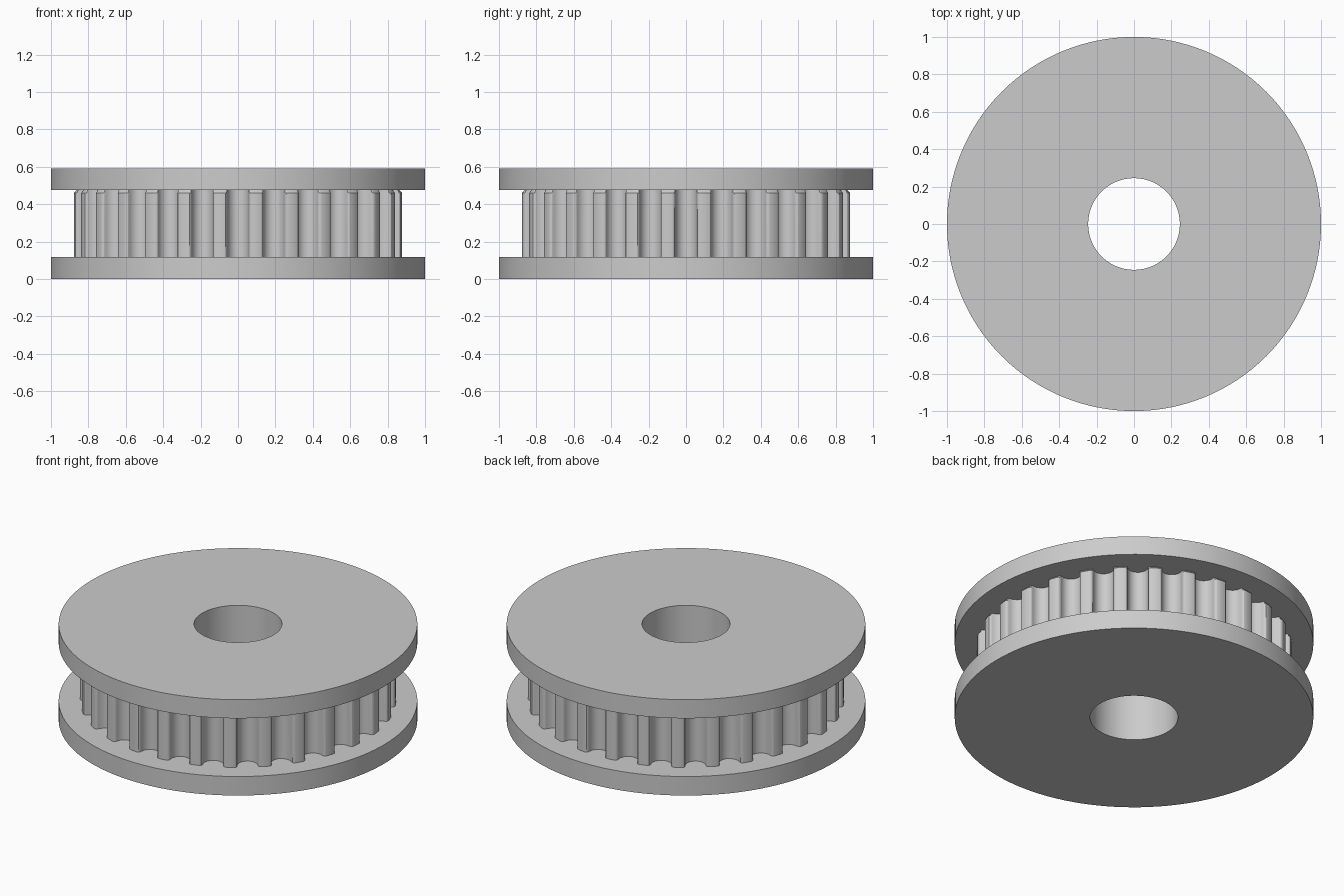
import bpy, bmesh, math

if "Cube" in bpy.data.objects:
    bpy.data.objects.remove(bpy.data.objects["Cube"])

TEETH = 28
TIP_R, ROOT_R, BORE_R, FLANGE_R = 0.88, 0.797, 0.245, 1.0
GROOVE, CORNER = 0.058, 0.017      # groove half width, tooth corner rounding
Z0, Z1, Z2, Z3 = 0.0, 0.117, 0.475, 0.59

metal = bpy.data.materials.new("light_grey_metal")
metal.diffuse_color = (0.6, 0.6, 0.6, 1)
metal.use_nodes = True
metal.node_tree.nodes["Principled BSDF"].inputs["Base Color"].default_value = metal.diffuse_color


def circle(radius, angles):
    return [(radius * math.cos(a), radius * math.sin(a)) for a in angles]


def ring_part(name, rows):
    """Closed ring skinned through a cycle of (outline, z) rows."""
    bm = bmesh.new()
    loops = [[bm.verts.new((x, y, z)) for x, y in pts] for pts, z in rows]
    n = len(loops[0])
    for a, b in zip(loops, loops[1:] + loops[:1]):
        for i in range(n):
            j = (i + 1) % n
            bm.faces.new((a[i], a[j], b[j], b[i]))
    bmesh.ops.recalc_face_normals(bm, faces=bm.faces)
    mesh = bpy.data.meshes.new(name)
    bm.to_mesh(mesh)
    bm.free()
    mesh.materials.append(metal)
    obj = bpy.data.objects.new(name, mesh)
    bpy.context.collection.objects.link(obj)
    bpy.ops.object.select_all(action='DESELECT')
    obj.select_set(True)
    bpy.context.view_layer.objects.active = obj
    bpy.ops.object.shade_smooth_by_angle(angle=math.radians(30))
    return obj


# One belt groove: (radial, sideways) points from its middle to the tooth tip
half = []
for i in range(5):                 # round groove floor
    t = math.radians(-90 + 22.5 * i)
    half.append((ROOT_R + GROOVE + GROOVE * math.sin(t), GROOVE * math.cos(t)))
for i in range(4):                 # rounded tooth corner
    t = math.radians(180 - 30 * i)
    half.append((TIP_R - 0.003 - CORNER + CORNER * math.sin(t),
                 GROOVE + CORNER + CORNER * math.cos(t)))
groove = [(r, -s) for r, s in reversed(half[1:])] + half
pitch = 2 * math.pi / TEETH
tip = (TIP_R * math.cos(pitch / 2), TIP_R * math.sin(pitch / 2))
groove.append(tip)

# Full toothed outline
outline = []
for k in range(TEETH):
    c, s = math.cos(k * pitch), math.sin(k * pitch)
    outline += [(r * c - t * s, r * s + t * c) for r, t in groove]


def limit(pts, radius):
    return [(x * f, y * f) for x, y in pts
            for f in [min(1, radius / math.hypot(x, y))]]


# Toothed hub with a small bevel at the top of the teeth
angles = [math.atan2(y, x) for x, y in outline]
bore = circle(BORE_R, angles)
ring_part("toothed_hub", [(bore, Z1), (outline, Z1), (outline, Z2 - 0.015),
                          (limit(outline, TIP_R - 0.015), Z2), (bore, Z2)])

# Two flanges with the bore through them
even = [2 * math.pi * i / 128 for i in range(128)]
outer, inner = circle(FLANGE_R, even), circle(BORE_R, even)
for name, lo, hi in (("lower_flange", Z0, Z1), ("upper_flange", Z2, Z3)):
    ring_part(name, [(inner, lo), (outer, lo), (outer, hi), (inner, hi)])
